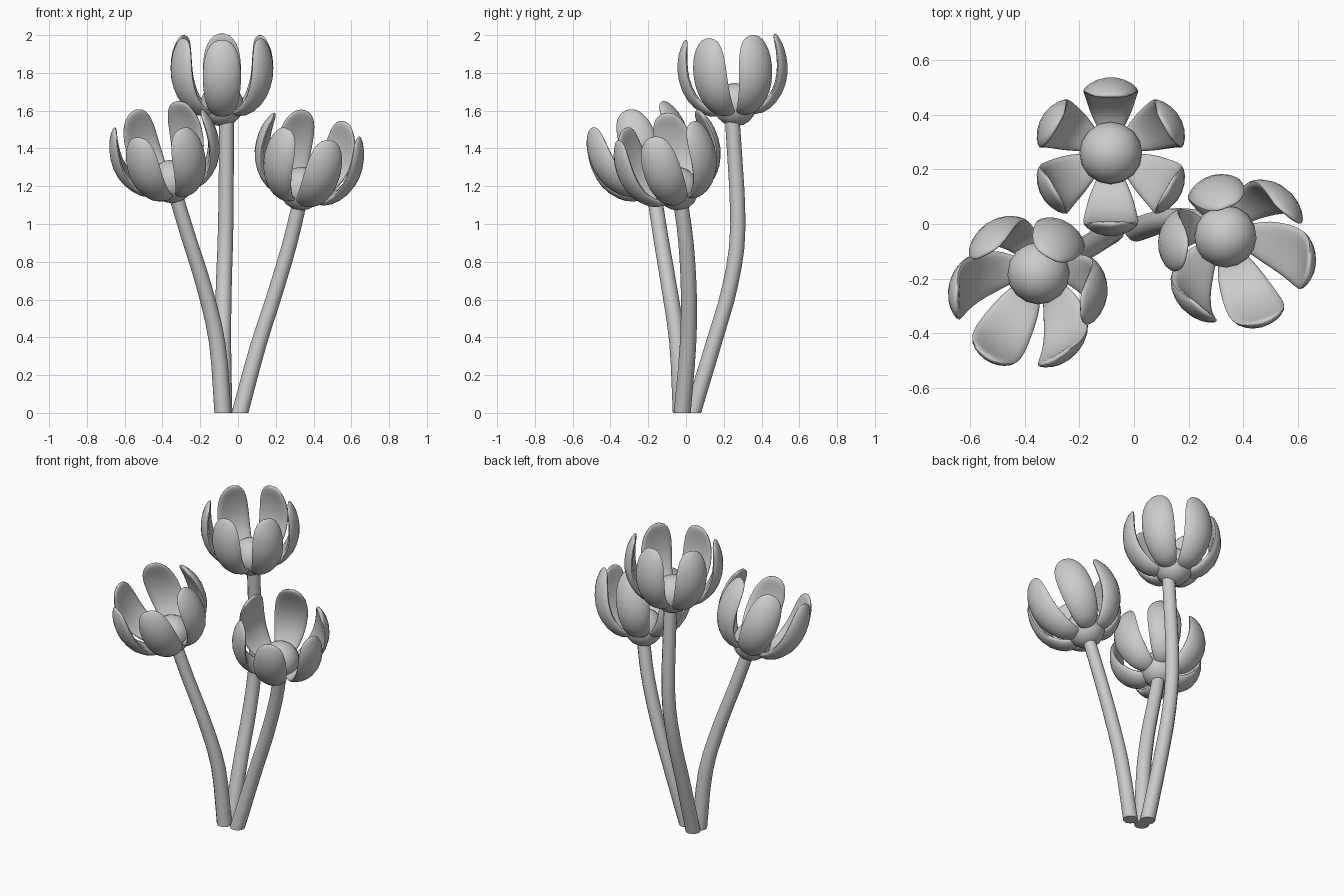
import bpy, bmesh, math
from mathutils import Matrix, Vector

cube = bpy.data.objects.get("Cube")
if cube:
    bpy.data.objects.remove(cube, do_unlink=True)

grey = bpy.data.materials.new("plain grey")
grey.use_nodes = True
GREY = (0.6, 0.6, 0.6, 1)
grey.diffuse_color = GREY
grey.node_tree.nodes["Principled BSDF"].inputs["Base Color"].default_value = GREY


def spline(points, t):
    """Smooth curve through the points, t from 0 to 1."""
    p = [Vector(q) for q in points]
    p = [2 * p[0] - p[1]] + p + [2 * p[-1] - p[-2]]
    s = t * (len(p) - 3)
    i = min(int(s), len(p) - 4)
    u = s - i
    a, b, c, d = p[i:i + 4]
    return b + (c - a) * (u / 2) + (2 * a - 5 * b + 4 * c - d) * (u * u / 2) \
        + (3 * b - a - 3 * c + d) * (u ** 3 / 2)


def loft(bm, rings):
    """Skin a list of vertex rings and cap both ends."""
    rows = [[bm.verts.new(co) for co in ring] for ring in rings]
    n = len(rows[0])
    for low, high in zip(rows, rows[1:]):
        for k in range(n):
            bm.faces.new((low[k], low[(k + 1) % n], high[(k + 1) % n], high[k]))
    bm.faces.new(rows[0][::-1])
    bm.faces.new(rows[-1])


def finish(bm, name, angle=60):
    bmesh.ops.recalc_face_normals(bm, faces=bm.faces)
    mesh = bpy.data.meshes.new(name)
    bm.to_mesh(mesh)
    bm.free()
    obj = bpy.data.objects.new(name, mesh)
    bpy.context.collection.objects.link(obj)
    mesh.materials.append(grey)
    bpy.ops.object.select_all(action='DESELECT')
    obj.select_set(True)
    bpy.context.view_layer.objects.active = obj
    bpy.ops.object.shade_smooth_by_angle(angle=math.radians(angle))
    return obj


# Petal centreline as radius and height above the flower core
PETAL_PATH = [(0.06, 0, -0.045), (0.15, 0, -0.025), (0.225, 0, 0.05),
              (0.262, 0, 0.15), (0.262, 0, 0.26), (0.235, 0, 0.36)]
CUP_RADIUS = 0.22


def petal_rings(turn, steps=16, sides=18):
    rings = []
    for i in range(steps + 1):
        a = math.pi * (0.03 + 0.94 * i / steps)
        t = (1 - math.cos(a)) / 2
        centre = spline(PETAL_PATH, t)
        along = spline(PETAL_PATH, min(t + 0.01, 1)) - spline(PETAL_PATH, max(t - 0.01, 0))
        out = Vector((along.z, 0, -along.x)).normalized()
        swell = math.sin(a) ** 0.8
        width, thick = 0.105 * swell * (0.75 + 0.38 * t), 0.028 * swell
        ring = []
        for k in range(sides):
            b = math.tau * k / sides
            x = width * math.cos(b)
            depth = thick * math.sin(b) - x * x / (2 * CUP_RADIUS)
            ring.append(turn @ (centre + out * depth + Vector((0, x, 0))))
        rings.append(ring)
    return rings


def flower(name, core, lean_towards, lean, phase):
    az = math.radians(lean_towards)
    place = Matrix.Translation(core) @ Matrix.Rotation(
        math.radians(lean), 4, Vector((-math.sin(az), math.cos(az), 0)))
    bm = bmesh.new()
    bmesh.ops.create_uvsphere(bm, u_segments=16, v_segments=10, radius=0.115, matrix=place)
    finish(bm, name + "_core")
    bm = bmesh.new()
    for k in range(6):
        loft(bm, petal_rings(place @ Matrix.Rotation(math.radians(phase + 60 * k), 4, 'Z')))
    finish(bm, name + "_petals")


def stem(name, path, steps=12, sides=12):
    bm = bmesh.new()
    rings = []
    for i in range(steps + 1):
        t = i / steps
        centre = spline(path, t)
        radius = 0.045 - 0.006 * t
        rings.append([centre + Vector((radius * math.cos(math.tau * k / sides),
                                       radius * math.sin(math.tau * k / sides), 0))
                      for k in range(sides)])
    loft(bm, rings)
    finish(bm, name + "_stem")


# Back bloom, upright
flower("back_bloom", (-0.085, 0.26, 1.632), -90, 4, 30)
stem("back_bloom", [(-0.075, 0.035, 0), (-0.08, 0.15, 0.38), (-0.075, 0.235, 0.68),
                    (-0.065, 0.275, 1.0), (-0.06, 0.245, 1.56)])

# Right bloom, leaning outward
flower("right_bloom", (-0.35, -0.18, 1.225), 240, 24, 0)
stem("right_bloom", [(-0.08, -0.025, 0), (-0.11, -0.045, 0.37), (-0.18, -0.09, 0.67),
                     (-0.265, -0.135, 0.94), (-0.335, -0.17, 1.17)])

# Left bloom, leaning outward
flower("left_bloom", (0.335, -0.045, 1.187), -52, 21, 50)
stem("left_bloom", [(0.01, -0.02, 0), (0.105, 0.01, 0.35), (0.195, 0.015, 0.63),
                    (0.275, 0.0, 0.9), (0.33, -0.03, 1.13)])
